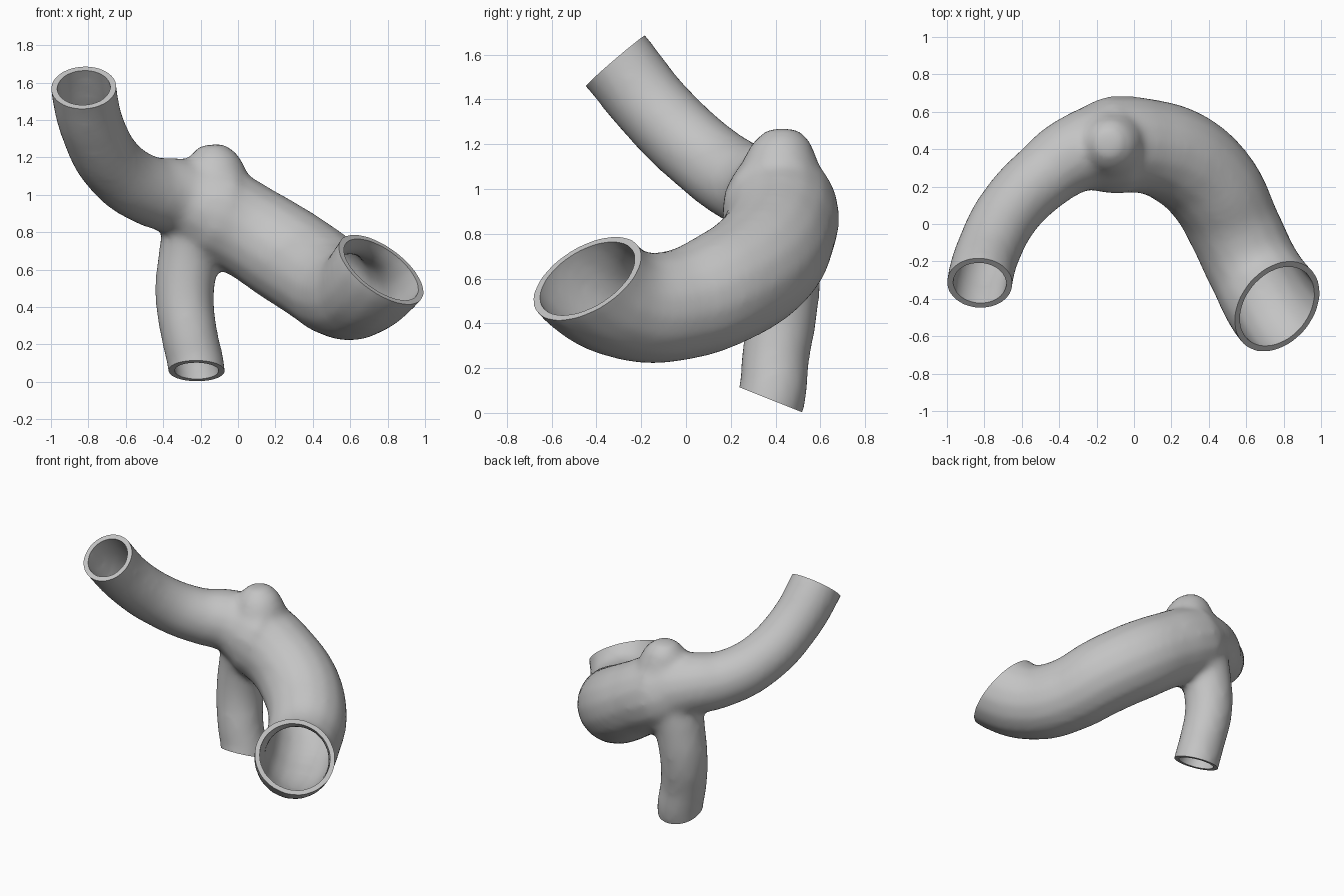
import bpy
from mathutils import Vector

if "Cube" in bpy.data.objects:
    bpy.data.objects.remove(bpy.data.objects["Cube"], do_unlink=True)

WALL = 0.032

# Centre lines as (x, y, z, radius)
right_arm = [(-.825, -.315, 1.572, .178), (-.775, -.135, 1.35, .174), (-.655, .085, 1.14, .177),
             (-.485, .255, 1.025, .186), (-.31, .375, .985, .21), (-.1, .42, .91, .265)]
left_arm = [(.765, -.44, .6, .272), (.645, -.25, .482, .25), (.54, -.03, .482, .25),
            (.425, .19, .57, .262), (.26, .345, .68, .265), (.07, .415, .8, .256),
            (-.12, .42, .9, .264), (-.27, .39, .965, .215)]
lower_branch = [(-.22, .38, .058, .153), (-.26, .4, .25, .153), (-.285, .43, .45, .158),
                (-.265, .44, .65, .165), (-.2, .43, .88, .19)]
top_bulge = [(-.12, .42, .86, .25), (-.125, .42, 1.0, .218), (-.125, .425, 1.12, .172),
             (-.135, .43, 1.21, .13), (-.14, .43, 1.268, .07)]

# Outward directions of the cut openings
openings = [(right_arm, Vector((-.04, -.65, .76))),
            (left_arm, Vector((.53, -.45, .72))),
            (lower_branch, Vector((0, -.37, -.93)))]


def link(name, data):
    ob = bpy.data.objects.new(name, data)
    bpy.context.scene.collection.objects.link(ob)
    return ob


def bake(ob):
    """Replace an object by a mesh with its modifiers applied."""
    deps = bpy.context.evaluated_depsgraph_get()
    mesh = bpy.data.meshes.new_from_object(ob.evaluated_get(deps))
    name = ob.name
    bpy.data.objects.remove(ob, do_unlink=True)
    return link(name, mesh)


def branching_solid(name, inset):
    """Sweep all branches, then fuse them into one smooth skin."""
    curve = bpy.data.curves.new(name, 'CURVE')
    curve.dimensions = '3D'
    curve.bevel_depth = 1
    curve.bevel_resolution = 6
    curve.resolution_u = 8
    curve.use_fill_caps = True
    paths = [top_bulge]
    for path, normal in openings:
        first = Vector(path[0][:3]) + normal * .18
        paths.append([(*first, path[0][3])] + path)
    for path in paths:
        spline = curve.splines.new('BEZIER')
        spline.bezier_points.add(len(path) - 1)
        for point, (x, y, z, r) in zip(spline.bezier_points, path):
            point.co = (x, y, z)
            point.radius = r - inset
            point.handle_left_type = point.handle_right_type = 'AUTO'
    ob = bake(link(name, curve))
    remesh = ob.modifiers.new("Fuse", 'REMESH')
    remesh.mode = 'VOXEL'
    remesh.voxel_size = .022
    smooth = ob.modifiers.new("Soften", 'SMOOTH')
    smooth.factor = .5
    smooth.iterations = 14
    return bake(ob)


def subtract(ob, cutter):
    cutter.hide_render = True
    mod = ob.modifiers.new("Cut", 'BOOLEAN')
    mod.operation = 'DIFFERENCE'
    mod.solver = 'EXACT'
    mod.object = cutter
    ob = bake(ob)
    bpy.data.objects.remove(cutter, do_unlink=True)
    return ob


# Hollow branching tube
tube = branching_solid("branching_tube", 0)
tube = subtract(tube, branching_solid("hollow", WALL))

# Trim the three ends flat
for path, normal in openings:
    n = normal.normalized()
    bpy.ops.mesh.primitive_cube_add(size=.8, location=Vector(path[0][:3]) + n * .4)
    box = bpy.context.object
    box.rotation_euler = n.to_track_quat('Z', 'Y').to_euler()
    bpy.context.view_layer.update()
    tube = subtract(tube, box)

# Plain grey surface
grey = bpy.data.materials.new("light_grey")
grey.use_nodes = True
colour = (.55, .55, .55, 1)
grey.diffuse_color = colour
grey.node_tree.nodes["Principled BSDF"].inputs["Base Color"].default_value = colour
tube.data.materials.clear()
tube.data.materials.append(grey)
for face in tube.data.polygons:
    face.material_index = 0

bpy.ops.object.select_all(action='DESELECT')
tube.select_set(True)
bpy.context.view_layer.objects.active = tube
bpy.ops.object.shade_smooth_by_angle(angle=.7)
